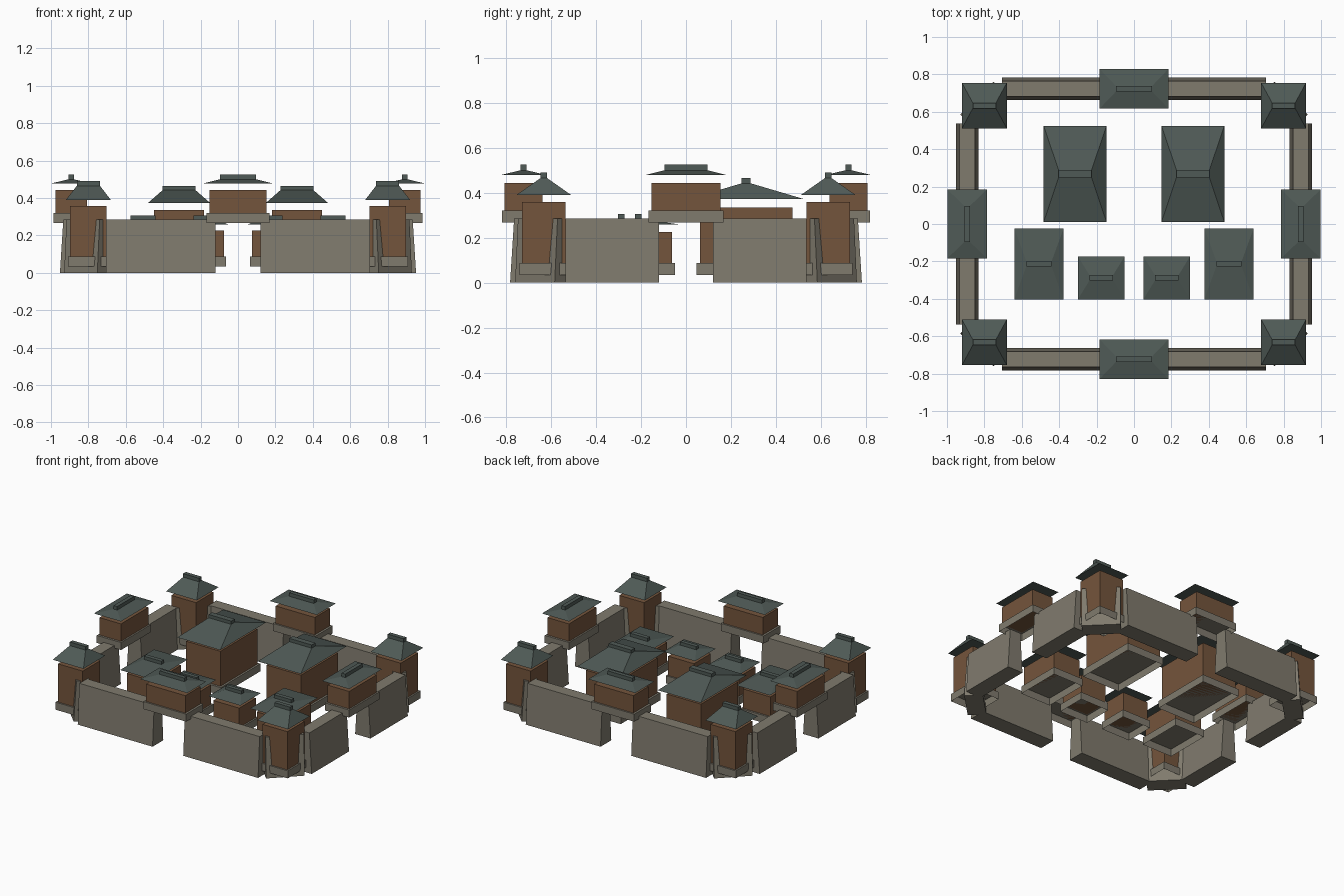
import bpy, bmesh, math
from mathutils import Matrix, Vector

if "Cube" in bpy.data.objects:
    bpy.data.objects.remove(bpy.data.objects["Cube"])


def material(name, rgb):
    m = bpy.data.materials.new(name)
    m.diffuse_color = (*rgb, 1)
    m.use_nodes = True
    m.node_tree.nodes["Principled BSDF"].inputs["Base Color"].default_value = m.diffuse_color
    return m


STONE = material("grey stone", (0.215, 0.197, 0.155))
TIMBER = material("brown timber", (0.175, 0.09, 0.045))
TILE = material("slate green tile", (0.078, 0.101, 0.092))


def frustum(name, mat, centre, bottom, top, z0, z1, angle=0.0, floor=True):
    """Four-sided block from a bottom half-size to a top half-size."""
    bm = bmesh.new()
    corners = [(-1, -1), (1, -1), (1, 1), (-1, 1)]
    lo = [bm.verts.new((sx * bottom[0], sy * bottom[1], z0)) for sx, sy in corners]
    hi = [bm.verts.new((sx * top[0], sy * top[1], z1)) for sx, sy in corners]
    if floor:
        bm.faces.new(lo[::-1])
    bm.faces.new(hi)
    for i in range(4):
        j = (i + 1) % 4
        bm.faces.new((lo[i], lo[j], hi[j], hi[i]))
    bm.transform(Matrix.Translation((centre[0], centre[1], 0)) @ Matrix.Rotation(angle, 4, 'Z'))
    mesh = bpy.data.meshes.new(name)
    bm.to_mesh(mesh)
    bm.free()
    mesh.materials.append(mat)
    obj = bpy.data.objects.new(name, mesh)
    bpy.context.collection.objects.link(obj)
    return obj


def building(name, centre, base, body, roof, ridge, z, angle=0.0):
    """Plinth, timber body, floating hipped roof and ridge block.
    z = plinth bottom, plinth top, body top, eave, roof top, ridge top."""
    frustum(name + "_plinth", STONE, centre, base, base, z[0], z[1], angle, floor=False)
    frustum(name + "_body", TIMBER, centre, body, body, z[1], z[2], angle)
    frustum(name + "_roof", TILE, centre, roof, ridge, z[3], z[4], angle)
    frustum(name + "_ridge", TILE, centre, ridge, ridge, z[4], z[5], angle)


def wall(name, start, end):
    """Battered wall segment between two ground points."""
    a, b = Vector(start), Vector(end)
    d = b - a
    half = d.length / 2
    frustum(name, STONE, (a + b) / 2, (half, 0.06), (half, 0.042), 0, 0.285,
            math.atan2(d.y, d.x))


WX, WY = 0.892, 0.723      # wall centre lines
EX, EY = 0.705, 0.537      # where straight walls end
GATE = 0.12                # half width of gate opening

# Walls and corner towers, repeated in all four quadrants
for sx in (-1, 1):
    for sy in (-1, 1):
        tag = ("left" if sx < 0 else "right") + "_" + ("front" if sy < 0 else "back")
        wall("long_wall_" + tag, (sx * GATE, sy * WY), (sx * EX, sy * WY))
        wall("side_wall_" + tag, (sx * WX, sy * GATE), (sx * WX, sy * EY))
        wall("corner_wall_" + tag, (sx * (EX + 0.005), sy * (WY - 0.005)),
             (sx * (WX - 0.005), sy * (EY + 0.005)))
        building("tower_" + tag, (sx * 0.80, sy * 0.633), (0.108, 0.108), (0.097, 0.097),
                 (0.12, 0.122), (0.062, 0.015), (0.035, 0.088, 0.358, 0.39, 0.465, 0.49))

# Gatehouses over the four openings
gate_z = (0.267, 0.32, 0.443, 0.478, 0.5, 0.525)
for name, pos, ang in (("front_gate", (0, -WY), 0), ("back_gate", (0, WY), 0),
                       ("left_gate", (-WX, 0), math.pi / 2),
                       ("right_gate", (WX, 0), math.pi / 2)):
    building(name, pos, (0.168, 0.095), (0.153, 0.084), (0.184, 0.106), (0.096, 0.014),
             gate_z, ang)

# Courtyard buildings, mirrored left and right
low_z = (0.035, 0.088, 0.225, 0.258, 0.283, 0.306)
for sx, side in ((-1, "left"), (1, "right")):
    building("great_hall_" + side, (sx * 0.315, 0.268), (0.148, 0.222), (0.134, 0.206),
             (0.168, 0.257), (0.088, 0.02), (0.035, 0.088, 0.335, 0.372, 0.442, 0.465))
    building("side_hall_" + side, (sx * 0.508, -0.213), (0.118, 0.163), (0.107, 0.15),
             (0.132, 0.19), (0.068, 0.015), low_z)
    building("pavilion_" + side, (sx * 0.175, -0.288), (0.112, 0.104), (0.101, 0.093),
             (0.125, 0.115), (0.063, 0.014), low_z)
